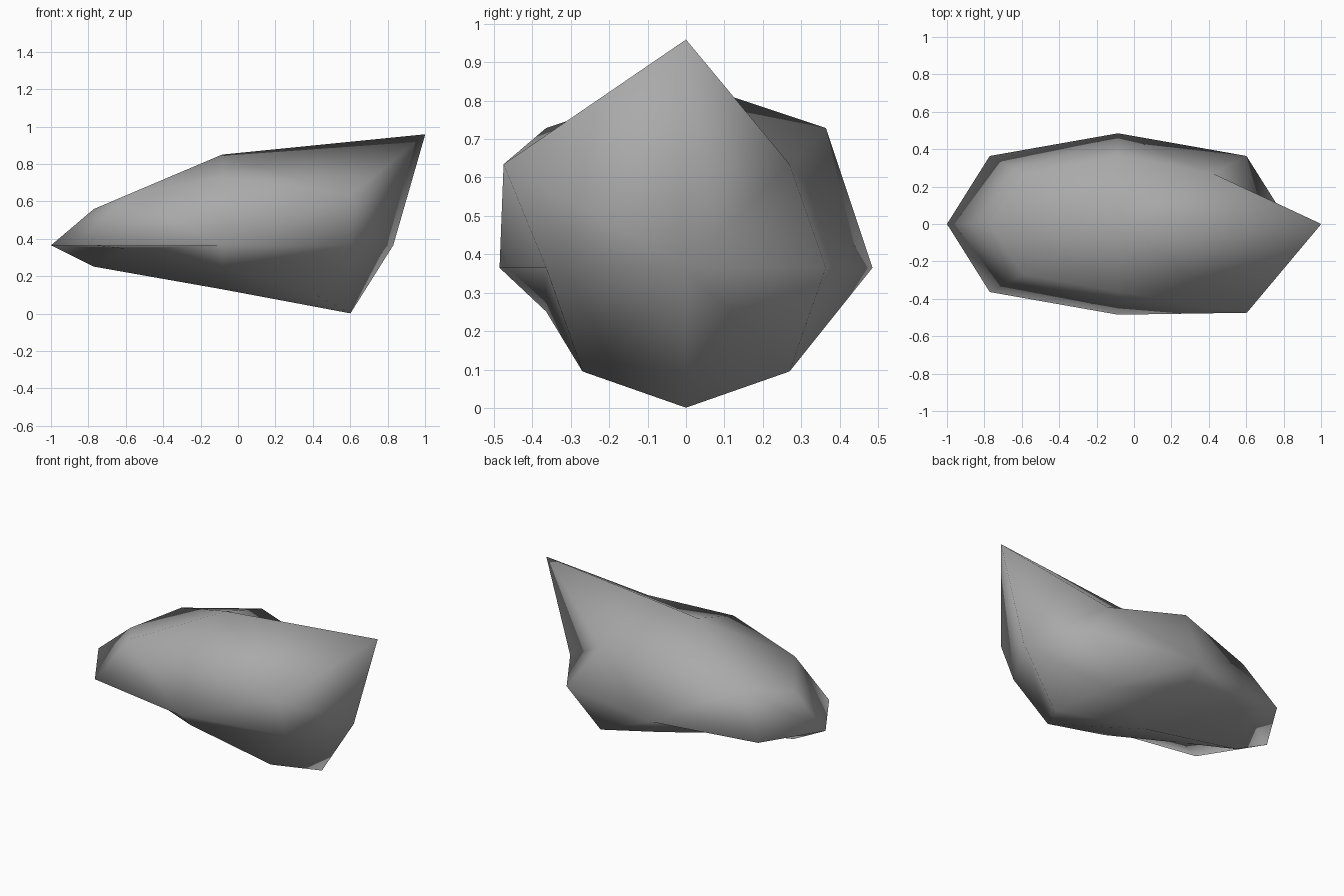
import bpy, bmesh
from itertools import product
from mathutils import Vector

cube = bpy.data.objects.get("Cube")
if cube:
    bpy.data.objects.remove(cube, do_unlink=True)

CENTRE = Vector((-0.085, 0, 0.365))
RADIUS = Vector((0.915, 0.485, 0.485))
# Rounded cube: face centres, edge middles and corners sit at these fractions
ROUNDING = {1: 1.0, 2: 0.75, 3: 5 / 9}

# Chips and spurs: shift of single points, keyed by direction from the centre
SHIFTS = {
    (1, 0, 1): (0.4, 0, 0.23),      # pointed spur
    (1, -1, 1): (0.18, -0.205, 0),  # shoulder
    (-1, 0, 1): (0, 0, -0.17),      # sloping end
}
# Hollowed underside towards the narrow end
for x, y in product((-1, 0), (-1, 0, 1)):
    SHIFTS[(x, y, -1)] = (0, 0, 0.25)

bm = bmesh.new()
points = {}
for key in product((-1, 0, 1), repeat=3):
    reach = sum(map(abs, key))
    if reach:
        place = CENTRE + Vector(key) * RADIUS * ROUNDING[reach]
        points[key] = bm.verts.new(place + Vector(SHIFTS.get(key, (0, 0, 0))))


def keep(key, axes):
    return tuple(v if i in axes else 0 for i, v in enumerate(key))


# Three four-sided patches meet at each corner, each split into two triangles
for corner in product((-1, 1), repeat=3):
    for axis in range(3):
        b, c = (axis + 1) % 3, (axis + 2) % 3
        face = keep(corner, (axis,))
        e1, e2 = keep(corner, (axis, b)), keep(corner, (axis, c))
        if corner == (1, -1, -1) and axis == 1:
            tris = ((face, e1, e2), (e1, corner, e2))
        else:
            tris = ((face, e1, corner), (face, corner, e2))
        for tri in tris:
            if corner[0] * corner[1] * corner[2] < 0:
                tri = tri[::-1]
            bm.faces.new([points[k] for k in tri]).smooth = True

mesh = bpy.data.meshes.new("rock")
bm.to_mesh(mesh)
bm.free()
rock = bpy.data.objects.new("rock", mesh)
bpy.context.collection.objects.link(rock)

# Plain stone colour
stone = bpy.data.materials.new("stone_grey")
stone.use_nodes = True
colour = (0.4, 0.4, 0.4, 1)
stone.diffuse_color = colour
stone.node_tree.nodes["Principled BSDF"].inputs["Base Color"].default_value = colour
mesh.materials.append(stone)
